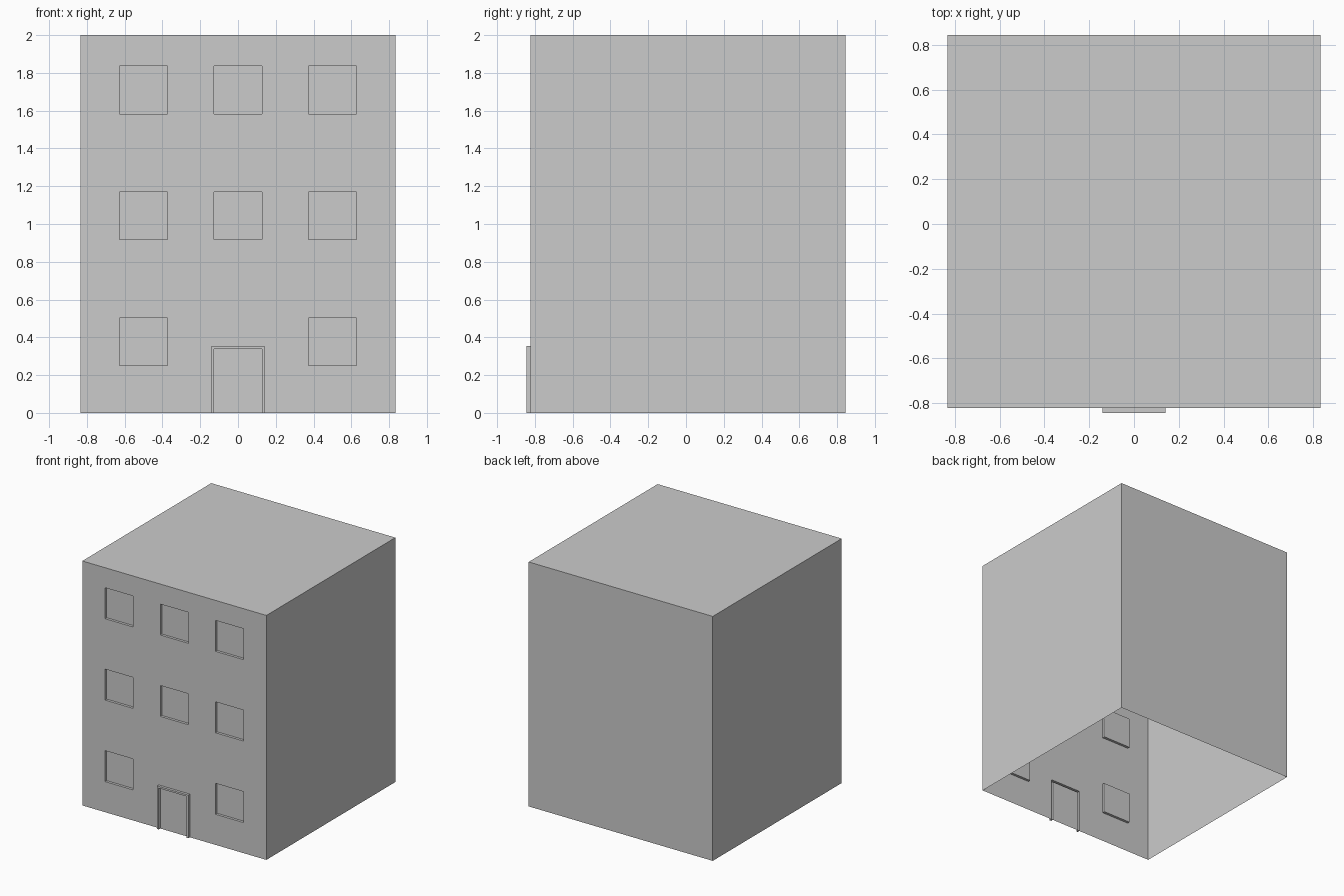
import bpy, bmesh
from mathutils import Vector

if "Cube" in bpy.data.objects:
    bpy.data.objects.remove(bpy.data.objects["Cube"])

W, H = 0.833, 2.0               # half width, height
FRONT, BACK = -0.823, 0.844     # wall planes
DEPTH = 0.021                   # window recess / door frame projection
WIN = 0.127                     # half window width
COLS = (-0.5, 0.0, 0.5)
ROWS = (0.25, 0.917, 1.583)     # window sill heights
WIN_H = 0.253
DOOR_IN, DOOR_OUT = (WIN, 0.338), (0.141, 0.353)   # half width, height

bm = bmesh.new()

# Hollow shell: cube scaled to the building, open underneath
bmesh.ops.create_cube(bm, size=1)
for v in bm.verts:
    v.co = Vector((v.co.x * 2 * W,
                   FRONT if v.co.y < 0 else BACK,
                   (v.co.z + 0.5) * H))
floor = [f for f in bm.faces if f.normal.z < -0.9]
bmesh.ops.delete(bm, geom=floor, context='FACES_ONLY')
bm.normal_update()


def front_faces():
    return [f for f in bm.faces if all(abs(v.co.y - FRONT) < 1e-4 for v in f.verts)]


def cut(point, normal):
    faces = front_faces()
    geom = list({e for f in faces for e in f.edges} | {v for f in faces for v in f.verts})
    bmesh.ops.bisect_plane(bm, geom=faces + geom, dist=1e-5, plane_co=point, plane_no=normal)


def push(faces, dy):
    res = bmesh.ops.extrude_face_region(bm, geom=faces)
    verts = [g for g in res['geom'] if isinstance(g, bmesh.types.BMVert)]
    bmesh.ops.translate(bm, verts=verts, vec=(0, dy, 0))
    left = [f for f in faces if f.is_valid]
    if left:
        bmesh.ops.delete(bm, geom=left, context='FACES_ONLY')


# Cut lines for windows and door across the facade
xs = {c + s * WIN for c in COLS for s in (-1, 1)} | {-DOOR_OUT[0], DOOR_OUT[0]}
zs = {z for r in ROWS for z in (r, r + WIN_H)} | {DOOR_IN[1], DOOR_OUT[1]}
for x in sorted(xs):
    cut((x, 0, 0), (1, 0, 0))
for z in sorted(zs):
    cut((0, 0, z), (0, 0, 1))


def in_door(c, size):
    return abs(c.x) < size[0] and c.z < size[1]


def in_window(c):
    return any(abs(c.x - x) < WIN and z < c.z < z + WIN_H
               for x in COLS for z in ROWS if (x, z) != (0.0, ROWS[0]))


# Recessed windows
push([f for f in front_faces() if in_window(f.calc_center_median())], DEPTH)

# Projecting door frame
push([f for f in front_faces() if in_door(f.calc_center_median(), DOOR_OUT)
      and not in_door(f.calc_center_median(), DOOR_IN)], -DEPTH)

mesh = bpy.data.meshes.new("building")
bm.to_mesh(mesh)
bm.free()
bpy.context.collection.objects.link(bpy.data.objects.new("building", mesh))
